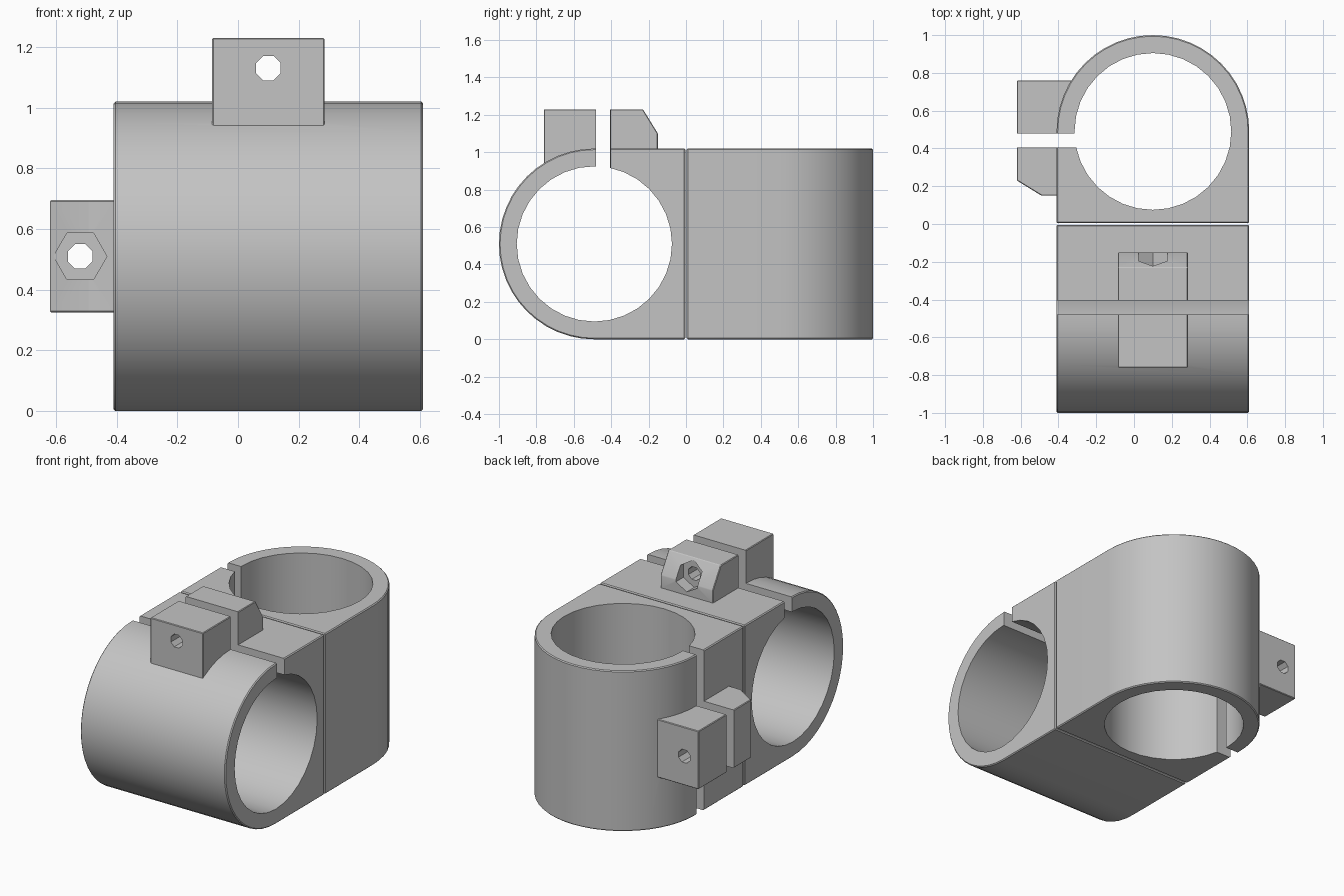
import bpy, bmesh, math

cube = bpy.data.objects.get("Cube")
if cube:
    bpy.data.objects.remove(cube, do_unlink=True)

grey = bpy.data.materials.new("plain grey")
grey.use_nodes = True
grey.diffuse_color = (0.55, 0.55, 0.55, 1)
grey.node_tree.nodes["Principled BSDF"].inputs["Base Color"].default_value = (0.55, 0.55, 0.55, 1)

RADIUS, BORE, OFFSET = 0.51, 0.415, 0.49   # ring radius, bore radius, ring distance from the middle
BOLT_Z = 0.62                              # bolt height above the ring axis


def prism(name, points, direction, bevel=0.0):
    """Extrude a closed outline along a direction."""
    bm = bmesh.new()
    face = bm.faces.new([bm.verts.new(p) for p in points])
    new = bmesh.ops.extrude_face_region(bm, geom=[face])["geom"]
    bmesh.ops.translate(bm, vec=direction, verts=[g for g in new if isinstance(g, bmesh.types.BMVert)])
    bmesh.ops.recalc_face_normals(bm, faces=bm.faces)
    if bevel:
        sharp = [e for e in bm.edges if e.calc_face_angle(0) > math.radians(30)]
        bmesh.ops.bevel(bm, geom=sharp, offset=bevel, segments=1, affect="EDGES")
    mesh = bpy.data.meshes.new(name)
    bm.to_mesh(mesh)
    bm.free()
    mesh.materials.append(grey)
    obj = bpy.data.objects.new(name, mesh)
    bpy.context.collection.objects.link(obj)
    return obj


def arc(radius, count, start=0.0, sweep=2 * math.pi, closed=True):
    steps = count if closed else count - 1
    return [(radius * math.cos(start + sweep * i / steps),
             radius * math.sin(start + sweep * i / steps)) for i in range(count)]


def combine(target, tool, operation):
    bpy.context.view_layer.objects.active = target
    mod = target.modifiers.new(operation, "BOOLEAN")
    mod.operation, mod.solver, mod.object = operation, "EXACT", tool
    bpy.ops.object.modifier_apply(modifier=mod.name)
    bpy.data.objects.remove(tool, do_unlink=True)


# Clamp body: half-round outline with a square end, extruded along x
outline = [(0.004, -RADIUS)]
outline += [(OFFSET + y, z) for y, z in arc(RADIUS, 25, -math.pi / 2, math.pi, False)]
outline += [(0.004, RADIUS)]
clamp = prism("front_clamp", [(-RADIUS, y, z) for y, z in outline], (2 * RADIUS, 0, 0), 0.006)

# Bolt lugs with one sloped corner, later split by the slot
lug = [(0.15, 0.3), (0.76, 0.3), (0.76, 0.72), (0.23, 0.72), (0.15, 0.59)]
combine(clamp, prism("lugs", [(-0.185, y, z) for y, z in lug], (0.37, 0, 0), 0.004), "UNION")

# Pipe bore, clamping slot, bolt hole and nut pocket
bore = prism("bore", [(-1, OFFSET + y, z) for y, z in arc(BORE, 32)], (2, 0, 0))
slot = prism("slot", [(-1, y, z) for y, z in [(0.405, 0), (0.48, 0), (0.48, 1), (0.405, 1)]], (2, 0, 0))
hole = prism("bolt_hole", [(x, 0, BOLT_Z + z) for x, z in arc(0.044, 8, math.pi / 8)], (0, 1, 0))
nut = prism("nut_pocket", [(x, 0, BOLT_Z + z) for x, z in arc(0.088, 6, math.pi / 2)], (0, 0.225, 0))
for cutter in (bore, slot, hole, nut):
    combine(clamp, cutter, "DIFFERENCE")

bpy.ops.object.select_all(action="DESELECT")
clamp.select_set(True)
bpy.context.view_layer.objects.active = clamp
bpy.ops.object.shade_smooth_by_angle(angle=math.radians(25))

# Second clamp: the same part turned upright, its lugs facing the right
upright = bpy.data.objects.new("back_clamp", clamp.data.copy())
bpy.context.collection.objects.link(upright)
upright.rotation_euler = (0, -math.pi / 2, 0)
clamp.rotation_euler = (0, 0, math.pi)
for obj in (clamp, upright):
    obj.location = (0.1, 0, RADIUS)
